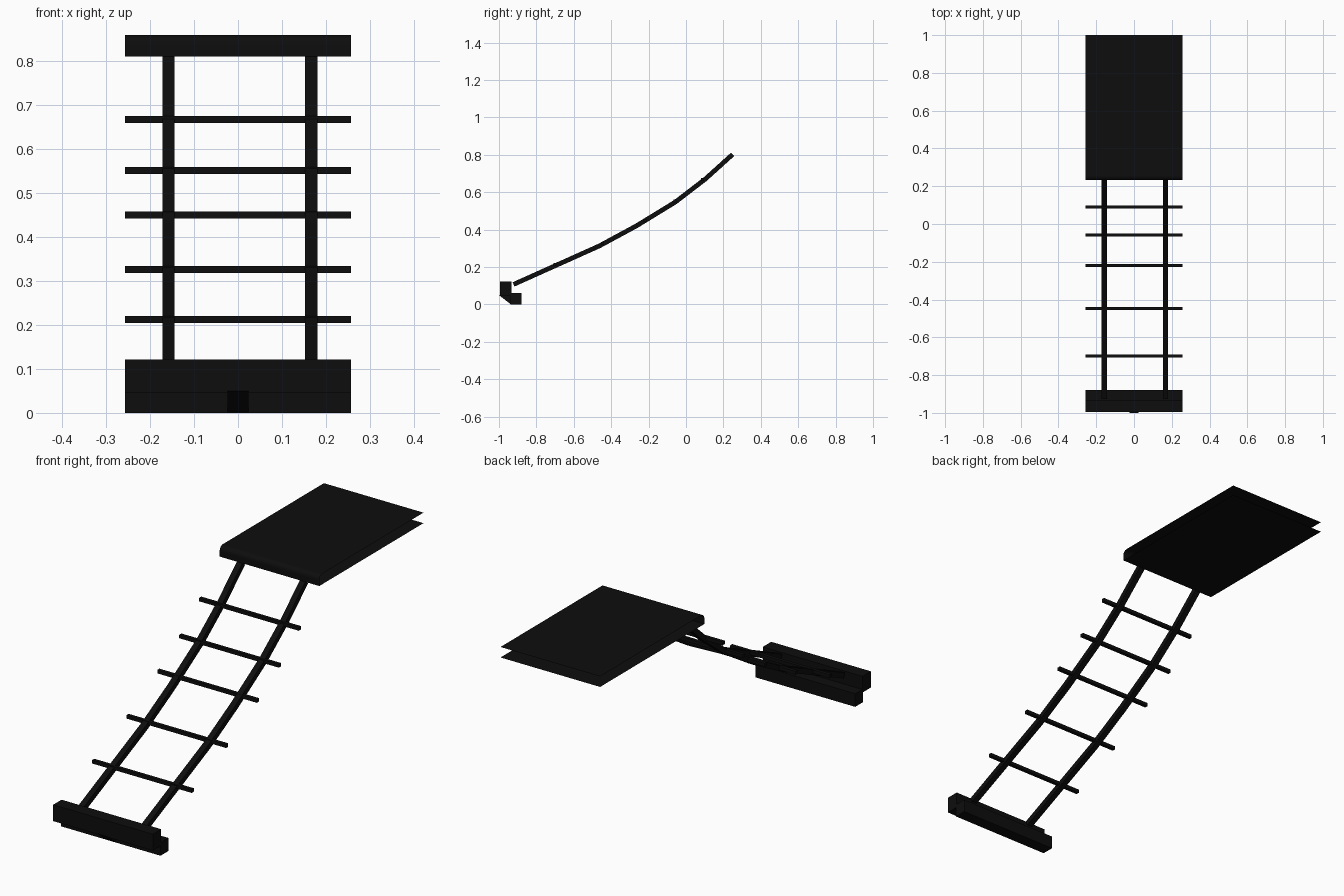
import bpy
from math import sin, cos, pi
from mathutils import Vector

cube = bpy.data.objects.get("Cube")
if cube:
    bpy.data.objects.remove(cube, do_unlink=True)

black = bpy.data.materials.new("matte black")
black.use_nodes = True
colour = (0.004, 0.004, 0.004, 1)
black.diffuse_color = colour
bsdf = next(n for n in black.node_tree.nodes if n.type == "BSDF_PRINCIPLED")
bsdf.inputs["Base Color"].default_value = colour

HALF = 0.257  # half width of treads, beams and platform


def add_mesh(name, verts, faces):
    mesh = bpy.data.meshes.new(name)
    mesh.from_pydata(verts, [], faces)
    mesh.materials.append(black)
    obj = bpy.data.objects.new(name, mesh)
    bpy.context.collection.objects.link(obj)
    return obj


def extrude(name, profile, x0, x1, closed=True, caps=True):
    """Extrude a (y, z) profile from x0 to x1."""
    n = len(profile)
    verts = [(x, y, z) for x in (x0, x1) for y, z in profile]
    faces = [(i, (i + 1) % n, n + (i + 1) % n, n + i)
             for i in range(n if closed else n - 1)]
    if caps:
        faces += [tuple(reversed(range(n))), tuple(range(n, 2 * n))]
    return add_mesh(name, verts, faces)


def bar(name, y0, y1, z0, z1):
    return extrude(name, [(y0, z0), (y1, z0), (y1, z1), (y0, z1)], -HALF, HALF)


# Side rails: a bent square bar following the climb
path = [Vector(p) for p in ((-0.922, 0.107), (-0.463, 0.313), (-0.265, 0.42),
                            (-0.056, 0.548), (0.104, 0.671), (0.249, 0.802))]
lower, upper = [], []
for i, p in enumerate(path):
    along = (path[min(i + 1, len(path) - 1)] - path[max(i - 1, 0)]).normalized()
    side = Vector((-along.y, along.x)) * 0.0125
    lower.append(p - side)
    upper.append(p + side)
n = len(path)
for name, x in (("right_rail", -0.158), ("left_rail", 0.167)):
    x0, x1 = x - 0.014, x + 0.014
    verts = [(px, p.x, p.y) for a, b in zip(lower, upper)
             for px, p in ((x0, a), (x1, a), (x1, b), (x0, b))]
    faces = [(4 * i + k, 4 * i + (k + 1) % 4, 4 * i + 4 + (k + 1) % 4, 4 * i + 4 + k)
             for i in range(n - 1) for k in range(4)]
    faces += [(3, 2, 1, 0), tuple(range(4 * n - 4, 4 * n))]
    add_mesh(name, verts, faces)

# Rungs
rungs = ((-0.70, 0.213), (-0.447, 0.326), (-0.22, 0.45), (-0.058, 0.552), (0.089, 0.668))
for i, (y, z) in enumerate(rungs):
    bar(f"rung_{i + 1}", y - 0.008, y + 0.008, z - 0.008, z + 0.008)

# Stepped foot beams with a small slanted bracket joining them
bar("front_foot_beam", -0.995, -0.933, 0.046, 0.122)
bar("rear_foot_beam", -0.938, -0.88, 0.0, 0.061)
extrude("foot_bracket", [(-1.0, 0.05), (-0.936, 0.0), (-0.92, 0.05)], -0.024, 0.024)

# Platform: one open sheet folded round its front edge
r = 0.022
front, back, low, high = 0.232, 1.0, 0.811, 0.86
fold = [(back, low), (front, low)]
fold += [(front + r - r * cos(a), high - r + r * sin(a))
         for a in (k * pi / 8 for k in range(5))]
fold.append((back, high))
extrude("platform_sheet", fold, -HALF, HALF, closed=False, caps=False)
